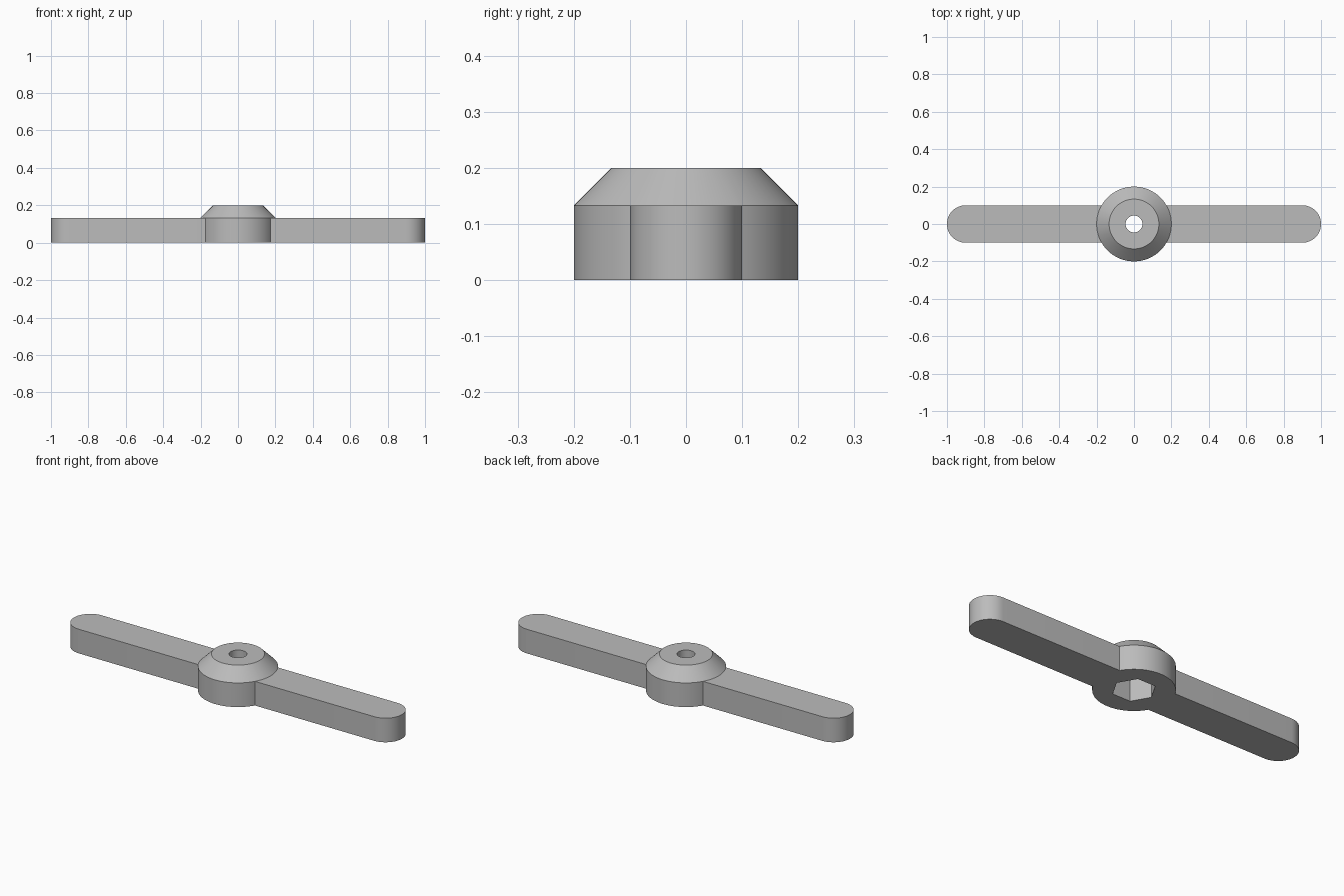
import bpy
import bmesh
import math

if "Cube" in bpy.data.objects:
    bpy.data.objects.remove(bpy.data.objects["Cube"], do_unlink=True)

ARM_HEIGHT = 0.133
TOP = 0.2
HUB_RADIUS = 0.2
ARM_RADIUS = 0.1
POCKET_RADIUS = 0.108
HOLE_RADIUS = 0.045

grey = bpy.data.materials.new("plain grey")
grey.use_nodes = True
grey.diffuse_color = (0.5, 0.5, 0.5, 1)
grey.node_tree.nodes["Principled BSDF"].inputs["Base Color"].default_value = (0.5, 0.5, 0.5, 1)


def loft(name, outlines):
    """Closed solid through a stack of (outline, z) layers."""
    bm = bmesh.new()
    rings = [[bm.verts.new((x, y, z)) for x, y in outline] for outline, z in outlines]
    count = len(rings[0])
    for low, high in zip(rings, rings[1:]):
        for i in range(count):
            j = (i + 1) % count
            bm.faces.new((low[i], low[j], high[j], high[i]))
    bm.faces.new(rings[0][::-1])
    bm.faces.new(rings[-1])
    mesh = bpy.data.meshes.new(name)
    bm.to_mesh(mesh)
    bm.free()
    obj = bpy.data.objects.new(name, mesh)
    bpy.context.collection.objects.link(obj)
    mesh.materials.append(grey)
    return obj


def circle(radius, sides):
    return [(radius * math.cos(math.tau * i / sides), radius * math.sin(math.tau * i / sides))
            for i in range(sides)]


def stadium(half_length, radius, steps=24):
    points = []
    for side, start in ((1, -math.pi / 2), (-1, math.pi / 2)):
        for i in range(steps + 1):
            a = start + math.pi * i / steps
            points.append((side * (half_length - radius) + radius * math.cos(a),
                           radius * math.sin(a)))
    return points


def combine(target, tool, operation):
    mod = target.modifiers.new(operation.lower(), 'BOOLEAN')
    mod.object = tool
    mod.operation = operation
    mod.solver = 'EXACT'
    bpy.context.view_layer.objects.active = target
    bpy.ops.object.modifier_apply(modifier=mod.name)
    bpy.data.objects.remove(tool, do_unlink=True)


# Round hub with a chamfered top
hub = loft("wing_handle", [(circle(HUB_RADIUS, 64), 0),
                           (circle(HUB_RADIUS, 64), ARM_HEIGHT),
                           (circle(0.133, 64), TOP)])

# Straight bar with rounded ends
bar = loft("bar", [(stadium(1, ARM_RADIUS), 0), (stadium(1, ARM_RADIUS), ARM_HEIGHT)])
combine(hub, bar, 'UNION')

# Six-sided pocket underneath and a round hole through the top
pocket = loft("pocket_cutter", [(circle(POCKET_RADIUS, 6), -0.1),
                                (circle(POCKET_RADIUS, 6), ARM_HEIGHT)])
combine(hub, pocket, 'DIFFERENCE')
hole = loft("hole_cutter", [(circle(HOLE_RADIUS, 32), 0.05),
                            (circle(HOLE_RADIUS, 32), 0.3)])
combine(hub, hole, 'DIFFERENCE')

# Smooth the curved walls, keep the edges sharp
bpy.ops.object.select_all(action='DESELECT')
hub.select_set(True)
bpy.context.view_layer.objects.active = hub
bpy.ops.object.shade_smooth_by_angle(angle=math.radians(25))
